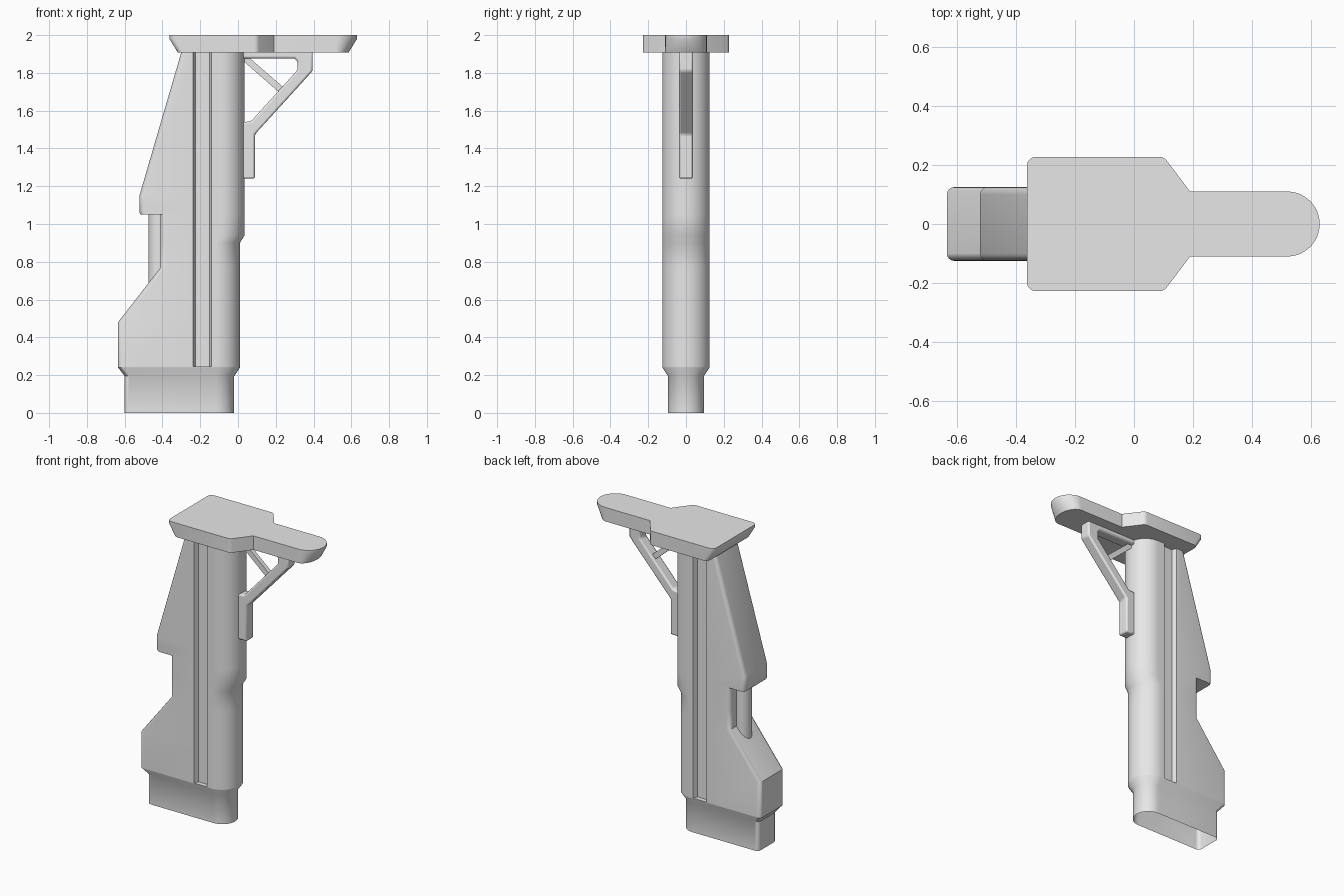
import bpy, bmesh, math

cube = bpy.data.objects.get("Cube")
if cube:
    bpy.data.objects.remove(cube, do_unlink=True)

grey = bpy.data.materials.new("plain_grey")
grey.use_nodes = True
grey.diffuse_color = (0.8, 0.8, 0.8, 1)
grey.node_tree.nodes["Principled BSDF"].inputs["Base Color"].default_value = (0.8, 0.8, 0.8, 1)


def finish(name, bm, bevel=0, segments=3, angle=35):
    bmesh.ops.recalc_face_normals(bm, faces=bm.faces)
    mesh = bpy.data.meshes.new(name)
    bm.to_mesh(mesh)
    bm.free()
    obj = bpy.data.objects.new(name, mesh)
    bpy.context.collection.objects.link(obj)
    mesh.materials.append(grey)
    if bevel:
        mod = obj.modifiers.new("soft_edges", "BEVEL")
        mod.width = bevel
        mod.segments = segments
        mod.limit_method = "ANGLE"
        mod.angle_limit = math.radians(30)
    bpy.ops.object.select_all(action="DESELECT")
    obj.select_set(True)
    bpy.context.view_layer.objects.active = obj
    bpy.ops.object.shade_smooth_by_angle(angle=math.radians(angle))
    return obj


def slab(points, half):
    """Extrude an x-z outline symmetrically in y."""
    bm = bmesh.new()
    face = bm.faces.new([bm.verts.new((x, -half, z)) for x, z in points])
    ext = bmesh.ops.extrude_face_region(bm, geom=[face])["geom"]
    for v in ext:
        if isinstance(v, bmesh.types.BMVert):
            v.co.y = half
    return bm


def arc(cx, cy, r, start, end, steps):
    angles = [math.radians(start + (end - start) * i / steps) for i in range(steps + 1)]
    return [(cx + r * math.cos(a), cy + r * math.sin(a)) for a in angles]


def section(back, front, half, groove, corner=0.025):
    """Closed outline: round nose, grooved flanks, softened rear corners."""
    side = arc(front - half, 0, half, 0, 90, 12)
    side += [(-0.14, half), (-0.152, half - groove), (-0.225, half - groove), (-0.237, half)]
    side += arc(back + corner, half - corner, corner, 90, 180, 4)
    return side + [(x, -y) for x, y in reversed(side[1:])]


# Grip body, lofted upward: height, back, front, half width, groove depth
GROOVE = 0.03
levels = [
    (0.0, -0.60, -0.02, 0.095, 0),
    (0.195, -0.60, -0.02, 0.095, 0),
    (0.24, -0.635, 0.01, 0.125, 0),
    (0.245, -0.635, 0.01, 0.125, 0),
    (0.245, -0.635, 0.01, 0.125, GROOVE),
    (0.48, -0.635, 0.01, 0.125, GROOVE),
    (0.77, -0.41, 0.01, 0.125, GROOVE),
    (0.90, -0.41, 0.01, 0.125, GROOVE),
    (0.94, -0.41, 0.035, 0.125, GROOVE),
    (1.05, -0.41, 0.035, 0.125, GROOVE),
    (1.05, -0.515, 0.035, 0.125, GROOVE),
    (1.06, -0.522, 0.035, 0.125, GROOVE),
    (1.15, -0.522, 0.035, 0.125, GROOVE),
    (1.91, -0.30, 0.035, 0.125, GROOVE),
]
bm = bmesh.new()
rings = [[bm.verts.new((x, y, z)) for x, y in section(*rest)] for z, *rest in levels]
for low, high in zip(rings, rings[1:]):
    for i in range(len(low)):
        j = (i + 1) % len(low)
        bm.faces.new((low[i], low[j], high[j], high[i]))
bm.faces.new(rings[-1])
bmesh.ops.remove_doubles(bm, verts=bm.verts, dist=0.0002)
bmesh.ops.dissolve_degenerate(bm, edges=bm.edges, dist=0.0002)
finish("grip_body", bm)

# Rear rod bridging the notch
bm = bmesh.new()
bmesh.ops.create_cone(bm, cap_ends=True, segments=32, radius1=0.055, radius2=0.055, depth=0.5)
bmesh.ops.translate(bm, verts=bm.verts, vec=(-0.42, 0, 0.85))
finish("rear_rod", bm)

# Top plate: wide block, tapered shoulders, round tongue
half = arc(0.52, 0, 0.11, 0, 90, 14) + [(0.19, 0.11)]
half += arc(0.085, 0.195, 0.033, 40, 90, 4) + arc(-0.333, 0.198, 0.03, 90, 180, 4)
outline = half + [(x, -y) for x, y in reversed(half[1:])]
bm = bmesh.new()
plate_rings = []
for z, slope in ((1.907, 1), (1.98, 0), (2.0, 0)):
    ring = []
    for x, y in outline:
        if x < -0.3:
            x += 0.045 * slope
        elif x > 0.5:
            x -= 0.045 * slope * (x - 0.5) / 0.13
        ring.append(bm.verts.new((x, y, z)))
    plate_rings.append(ring)
for low, high in zip(plate_rings, plate_rings[1:]):
    for i in range(len(low)):
        j = (i + 1) % len(low)
        bm.faces.new((low[i], low[j], high[j], high[i]))
bm.faces.new(plate_rings[0])
bm.faces.new(plate_rings[-1])
finish("top_plate", bm)

# Brace under the tongue: thin top bar, bent diagonal and foot
brace = [(0.02, 1.915), (0.395, 1.915), (0.395, 1.81), (0.09, 1.475), (0.09, 1.24),
         (0.02, 1.24), (0.02, 1.537), (0.07, 1.545), (0.315, 1.815), (0.315, 1.86),
         (0.30, 1.877), (0.02, 1.877)]
finish("brace_frame", slab(brace, 0.037), bevel=0.01, segments=2)

# Thin strut across the brace opening
strut = [(0.02, 1.88), (0.06, 1.88), (0.245, 1.72), (0.22, 1.695), (0.02, 1.87)]
finish("brace_strut", slab(strut, 0.015))
